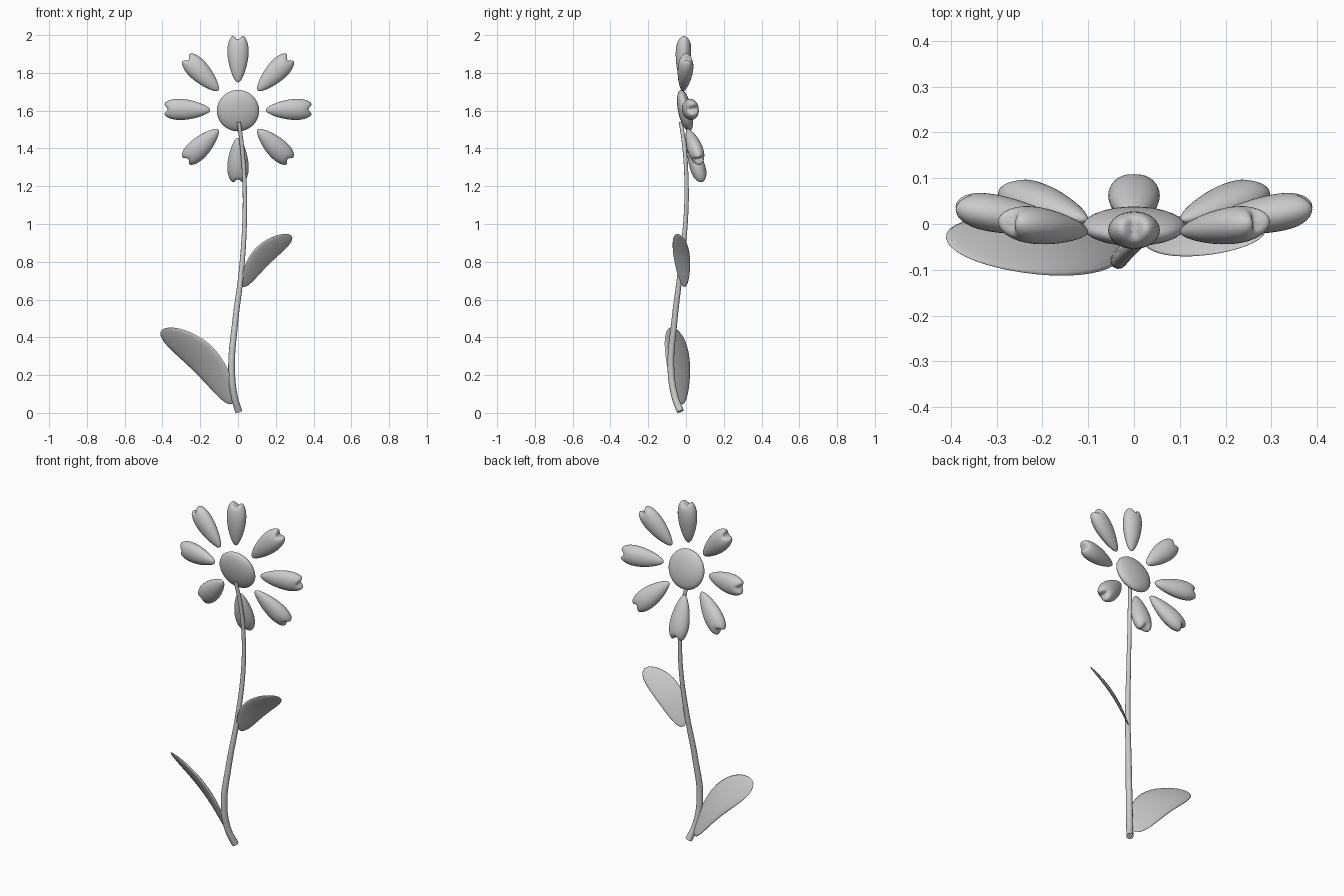
import bpy, bmesh, math
from mathutils import Vector, Matrix

if "Cube" in bpy.data.objects:
    bpy.data.objects.remove(bpy.data.objects["Cube"], do_unlink=True)

# Single soft grey material
grey = bpy.data.materials.new("soft_grey")
grey.use_nodes = True
grey.diffuse_color = (0.6, 0.6, 0.6, 1)
grey.node_tree.nodes["Principled BSDF"].inputs["Base Color"].default_value = (0.6, 0.6, 0.6, 1)


def add_object(name, bm):
    """Turn a bmesh into a smooth shaded object."""
    bmesh.ops.recalc_face_normals(bm, faces=bm.faces)
    for face in bm.faces:
        face.smooth = True
    mesh = bpy.data.meshes.new(name)
    bm.to_mesh(mesh)
    bm.free()
    mesh.materials.append(grey)
    obj = bpy.data.objects.new(name, mesh)
    bpy.context.collection.objects.link(obj)
    return obj


# Flower head frame: local z is the face of the flower, turned back and slightly up
def head_frame(y, tilt):
    return Matrix.Translation((0, y, 1.6)) @ Matrix.Rotation(math.radians(tilt - 90), 4, "X")


# Flower centre: flattened ball
bm = bmesh.new()
bmesh.ops.create_uvsphere(bm, u_segments=32, v_segments=16, radius=1)
bmesh.ops.scale(bm, vec=(0.112, 0.112, 0.037), verts=bm.verts)
add_object("flower_centre", bm).matrix_world = head_frame(-0.005, 12)


# Petal: plump tapered ball with a notched outer tip, pointing along local y
def make_petal(name, angle):
    bm = bmesh.new()
    bmesh.ops.create_uvsphere(bm, u_segments=32, v_segments=24, radius=1)
    bmesh.ops.rotate(bm, verts=bm.verts, matrix=Matrix.Rotation(-math.pi / 2, 3, "X"))
    for v in bm.verts:
        u = v.co.y
        width = 0.054 + 0.017 * u
        notch = 0.035 * max(0, u) ** 4 * math.exp(-(v.co.x / 0.3) ** 2)
        v.co = (v.co.x * width, 0.28 + 0.13 * u - notch, v.co.z * width * 0.72)
    obj = add_object(name, bm)
    obj.matrix_world = (head_frame(-0.03, 7) @ Matrix.Rotation(angle, 4, "Z")
                        @ Matrix.Rotation(math.radians(10), 4, "X"))


for i in range(8):
    make_petal(f"petal_{i + 1}", i * math.tau / 8)

# Stem: tapering tube along a gentle S curve (x, y, z, radius)
path = [(0.003, -0.03, 0.008, 0.019), (-0.02, -0.06, 0.09, 0.018),
        (-0.034, -0.08, 0.24, 0.018), (-0.015, -0.062, 0.48, 0.016),
        (0.018, -0.03, 0.75, 0.014), (0.036, 0, 1.05, 0.012),
        (0.033, 0.002, 1.25, 0.011), (0.02, -0.01, 1.42, 0.011),
        (0.004, -0.028, 1.54, 0.01)]
curve = bpy.data.curves.new("stem", "CURVE")
curve.dimensions = "3D"
curve.bevel_depth = 1
curve.bevel_resolution = 4
curve.use_fill_caps = True
curve.resolution_u = 8
spline = curve.splines.new("BEZIER")
spline.bezier_points.add(len(path) - 1)
for point, (x, y, z, r) in zip(spline.bezier_points, path):
    point.co = (x, y, z)
    point.radius = r
    point.handle_left_type = point.handle_right_type = "AUTO"
curve.materials.append(grey)
bpy.context.collection.objects.link(bpy.data.objects.new("stem", curve))


# Leaf: thin bowed blade lofted from lens sections, twisted away from the stem
def make_leaf(name, base, size, side):
    axis = Vector((-0.372, -0.015, 0.39))
    normal = Vector((0.43, 0.77, 0.48))
    across = normal.cross(axis).normalized()
    normal = axis.cross(across).normalized()
    steps, ring = 20, 16
    bm = bmesh.new()
    rings = []
    for i in range(steps + 1):
        t = 0.5 - 0.5 * math.cos(math.pi * (0.02 + 0.96 * i / steps))
        arch = math.sin(math.pi * t)
        half = 0.104 * math.sqrt(4 * t * (1 - t)) * (0.88 + 0.24 * t)
        centre = axis * t + across * 0.042 * arch + normal * 0.028 * arch
        loop = []
        for k in range(ring):
            a = math.tau * k / ring
            p = centre + across * half * math.cos(a) + normal * half * 0.12 * math.sin(a)
            p = p * size
            p.x *= side
            loop.append(bm.verts.new(p + Vector(base)))
        rings.append(loop)
    for lower, upper in zip(rings, rings[1:]):
        for k in range(ring):
            n = (k + 1) % ring
            bm.faces.new((lower[k], lower[n], upper[n], upper[k]))
    bm.faces.new(rings[0])
    bm.faces.new(rings[-1])
    add_object(name, bm)


make_leaf("lower_leaf", (-0.03, -0.032, 0.05), 1.0, 1)
make_leaf("upper_leaf", (0.025, -0.015, 0.67), 0.69, -1)
